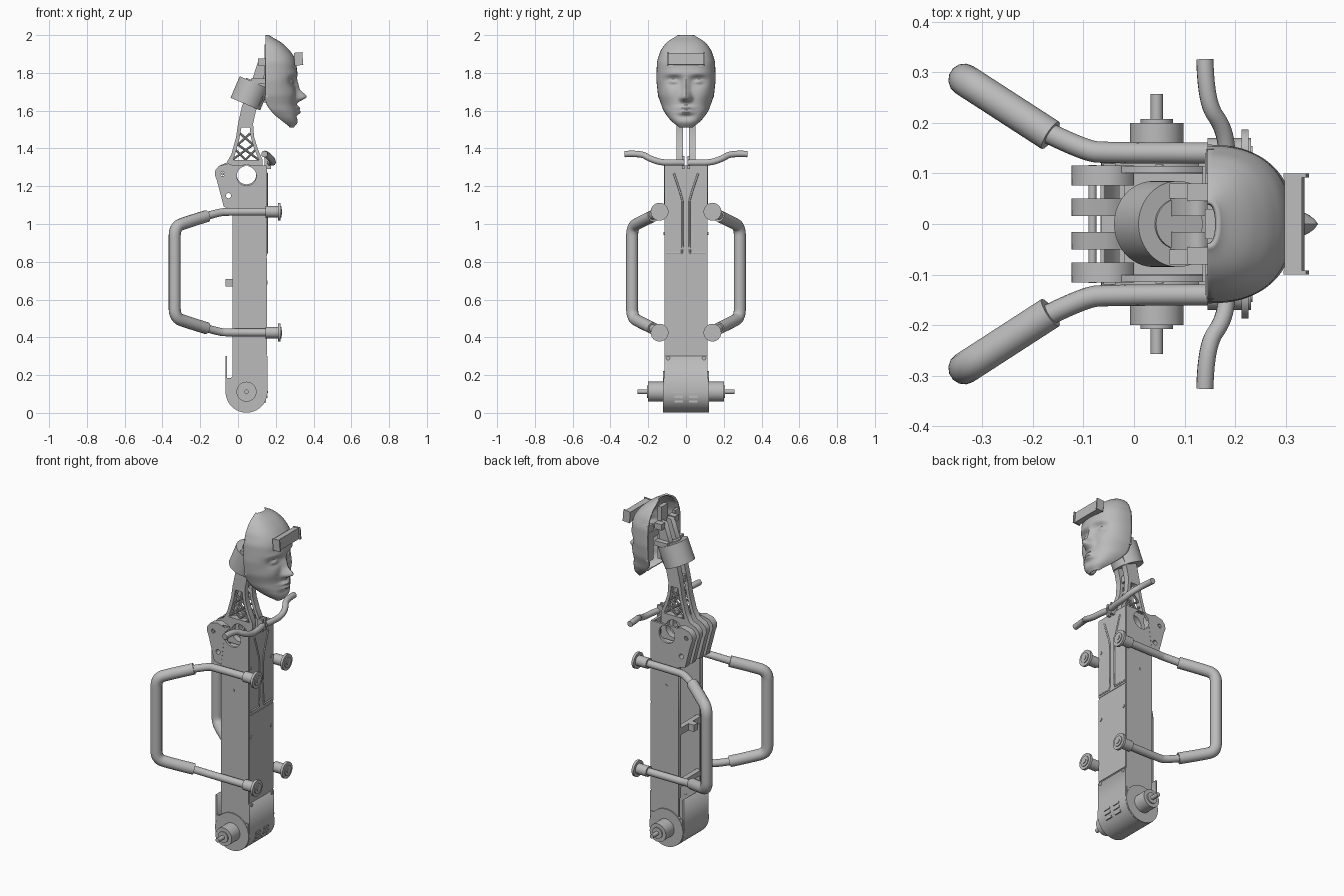
import bpy, bmesh, math
from mathutils import Vector

old = bpy.data.objects.get("Cube")
if old:
    bpy.data.objects.remove(old, do_unlink=True)

grey = bpy.data.materials.new("plain grey")
grey.use_nodes = True
grey.diffuse_color = (0.5, 0.5, 0.5, 1)
grey.node_tree.nodes["Principled BSDF"].inputs["Base Color"].default_value = (0.5, 0.5, 0.5, 1)


def link(name, data, smooth=False):
    ob = bpy.data.objects.new(name, data)
    bpy.context.collection.objects.link(ob)
    bpy.ops.object.select_all(action='DESELECT')
    ob.select_set(True)
    bpy.context.view_layer.objects.active = ob
    data.materials.append(grey)
    if ob.type == 'CURVE':
        bpy.ops.object.convert(target='MESH')
        ob = bpy.context.object
    if smooth:
        bpy.ops.object.shade_smooth_by_angle(angle=math.radians(35))
    return ob


def box(name, xs, ys, zs, tilt=0):
    bm = bmesh.new()
    bmesh.ops.create_cube(bm, size=1)
    bmesh.ops.scale(bm, vec=[b - a for a, b in (xs, ys, zs)], verts=bm.verts)
    me = bpy.data.meshes.new(name)
    bm.to_mesh(me)
    bm.free()
    ob = link(name, me)
    ob.location = [(a + b) / 2 for a, b in (xs, ys, zs)]
    ob.rotation_euler.y = tilt
    return ob


def rod(name, p, q, r, sides=32):
    p, q = Vector(p), Vector(q)
    bm = bmesh.new()
    bmesh.ops.create_cone(bm, cap_ends=True, segments=sides, radius1=r, radius2=r, depth=(q - p).length)
    me = bpy.data.meshes.new(name)
    bm.to_mesh(me)
    bm.free()
    ob = link(name, me, True)
    ob.location = (p + q) / 2
    ob.rotation_mode = 'QUATERNION'
    ob.rotation_quaternion = (q - p).to_track_quat('Z', 'Y')
    return ob


def circle(x, z, r, n=32):
    return [(x + r * math.cos(math.tau * i / n), z + r * math.sin(math.tau * i / n)) for i in range(n)]


def plate(name, y, thick, *loops):
    """Flat plate in the xz plane: first loop is the outline, the rest are holes."""
    cu = bpy.data.curves.new(name, 'CURVE')
    cu.dimensions, cu.fill_mode, cu.extrude = '2D', 'BOTH', thick / 2
    for pts in loops:
        sp = cu.splines.new('POLY')
        sp.points.add(len(pts) - 1)
        for v, (x, z) in zip(sp.points, pts):
            v.co = (x, z, 0, 1)
        sp.use_cyclic_u = True
    ob = link(name, cu)
    ob.rotation_euler.x = math.pi / 2
    ob.location.y = y
    return ob


def tube(name, pts, r):
    cu = bpy.data.curves.new(name, 'CURVE')
    cu.dimensions, cu.bevel_depth, cu.bevel_resolution, cu.use_fill_caps = '3D', r, 5, True
    sp = cu.splines.new('NURBS')
    sp.points.add(len(pts) - 1)
    for v, p in zip(sp.points, pts):
        v.co = (*p, 1)
    sp.order_u, sp.use_endpoint_u, sp.resolution_u = 3, True, 8
    return link(name, cu, True)


# Torso channel, open at the back
HUB = (0.045, 0.112)
box("front_panel", (0.135, 0.15), (-0.115, 0.115), (0.15, 1.31))
box("chest_cover", (0.15, 0.153), (-0.113, 0.113), (0.83, 1.305))
box("belly_cover", (0.15, 0.153), (-0.113, 0.113), (0.31, 0.82))
box("inner_shelf", (-0.02, 0.14), (-0.1, 0.1), (1.17, 1.18))
box("back_crossbar", (-0.03, 0.0), (-0.1, 0.1), (0.67, 0.71))
box("back_stub", (-0.065, -0.03), (-0.02, 0.02), (0.67, 0.71))
box("lower_crossbar", (-0.03, 0.0), (-0.1, 0.1), (0.36, 0.39))
side = [(-0.03, 0.12), (0.145, 0.12), (0.145, 1.31), (-0.03, 1.31)]
for s in (-1, 1):
    plate("side_panel", s * 0.108, 0.014, side, circle(0.045, 1.255, 0.052))
    box("back_flange", (-0.03, -0.024), sorted((s * 0.09, s * 0.112)), (0.3, 1.1))
    for z in (0.29, 0.69, 1.1):
        rod("panel_bolt", (0.15, s * 0.095, z), (0.157, s * 0.095, z), 0.01, 16)
    for z in (0.43, 0.95, 1.07):
        rod("side_bolt", (0.05, s * 0.113, z), (0.05, s * 0.118, z), 0.008, 16)
    # Raised chest ribs
    tube("chest_rib", [(0.153, s * y, z) for y, z in
         ((0.065, 1.27), (0.02, 1.14), (0.018, 1.1), (0.018, 0.845), (0.03, 0.845), (0.105, 0.845))], 0.005)

# Rounded foot cover
def u_shape(r):
    arc = [math.pi + math.pi * i / 24 for i in range(25)]
    return [(HUB[0] + r * math.cos(a), HUB[1] + r * math.sin(a)) for a in arc]
outer, inner = u_shape(0.111), u_shape(0.102)
plate("foot_cover", 0, 0.23, [(outer[0][0], 0.3)] + outer + [(outer[-1][0], 0.3), (inner[-1][0], 0.3)]
      + inner[::-1] + [(inner[0][0], 0.3)])
for s in (-1, 1):
    rod("foot_end", (HUB[0], s * 0.1, HUB[1]), (HUB[0], s * 0.122, HUB[1]), 0.11, 48)
    box("foot_cheek", (-0.06, 0.15), sorted((s * 0.108, s * 0.12)), (0.11, 0.185))
    for y0, y1, r in ((0.12, 0.2, 0.053), (0.2, 0.207, 0.032), (0.2, 0.257, 0.012)):
        rod("hub_motor", (HUB[0], s * y0, HUB[1]), (HUB[0], s * y1, HUB[1]), r)
    for z in (0.06, 0.085, 0.11):
        x = HUB[0] + math.sqrt(0.111 ** 2 - (z - HUB[1]) ** 2)
        box("foot_vent", (x - 0.004, x + 0.004), sorted((s * 0.015, s * 0.06)), (z - 0.006, z + 0.006))

# Shoulder lugs and neck trusses
lug_hole = circle(-0.082, 1.265, 0.012, 16)
low_hole = circle(-0.05, 1.15, 0.014, 16)
lug = [(0.0, 1.3), (-0.05, 1.32), (-0.1, 1.308), (-0.12, 1.285), (-0.123, 1.26), (-0.113, 1.235),
       (-0.075, 1.09), (-0.03, 1.08)]
neck = lug[2:] + [(-0.03, 1.19), (0.13, 1.19), (0.13, 1.34), (0.108, 1.39), (0.085, 1.46), (0.08, 1.53),
                  (0.095, 1.6), (0.13, 1.66), (0.145, 1.87), (0.11, 1.87), (0.07, 1.75), (0.02, 1.62),
                  (0.0, 1.53), (-0.01, 1.46), (-0.035, 1.37), (-0.06, 1.325)]
window = [(-0.025, 1.34), (0.11, 1.34), (0.085, 1.4), (0.068, 1.46), (0.062, 1.51),
          (0.018, 1.51), (0.007, 1.45), (-0.012, 1.38)]
struts = [((-0.03, 1.34), (0.08, 1.42)), ((0.11, 1.34), (0.0, 1.42)), ((0.0, 1.42), (0.065, 1.48)),
          ((0.08, 1.42), (0.01, 1.48)), ((0.04, 1.34), (-0.01, 1.39)), ((0.04, 1.34), (0.09, 1.39))]
for s in (-1, 1):
    plate("shoulder_lug", s * 0.096, 0.04, lug, lug_hole, low_hole)
    plate("neck_frame", s * 0.033, 0.035, neck, lug_hole, low_hole, circle(0.045, 1.262, 0.052), window)
    for (x0, z0), (x1, z1) in struts:
        rod("neck_strut", (x0, s * 0.033, z0), (x1, s * 0.033, z1), 0.006, 8)
rod("shoulder_pin", (-0.082, -0.117, 1.265), (-0.082, 0.117, 1.265), 0.008, 16)
box("neck_bridge", (0.01, 0.075), (-0.02, 0.02), (1.53, 1.57))

# Tilted neck motor and head mount
axis, centre = Vector((0.39, 0, 0.92)) * 0.062, Vector((0.063, 0, 1.692))
rod("neck_motor", centre - axis, centre + axis, 0.085, 48)
rod("neck_motor_cap", centre + axis, centre + axis * 1.1, 0.05)
for s in (-1, 1):
    box("motor_bracket", (0.07, 0.15), sorted((s * 0.05, s * 0.08)), (1.74, 1.77))
    box("head_bracket", (0.105, 0.15), sorted((s * 0.045, s * 0.08)), (1.84, 1.875))
    box("mask_rim_plate", (0.142, 0.158), sorted((s * 0.1, s * 0.148)), (1.67, 1.88))
box("head_crossbar", (0.14, 0.165), (-0.14, 0.14), (1.8, 1.84))
box("head_spine", (0.14, 0.165), (-0.03, 0.03), (1.64, 1.95))

# Collar bars
for s in (-1, 1):
    tube("collar_bar", [(0.17, s * 0.012, 1.325), (0.18, s * 0.06, 1.325), (0.185, s * 0.13, 1.325),
                        (0.178, s * 0.19, 1.345), (0.142, s * 0.24, 1.375), (0.14, s * 0.325, 1.37)], 0.017)
    box("collar_mount", (0.14, 0.175), sorted((s * 0.008, s * 0.022)), (1.29, 1.36))

# Side handles with grips and end knobs
for s in (-1, 1):
    def flip(pts):
        return [(x, y, 1.49 - z) for x, y, z in pts]
    arm = [(0.2, s * 0.14, 1.065), (-0.05, s * 0.14, 1.065), (-0.1, s * 0.145, 1.062), (-0.19, s * 0.19, 1.035)]
    bend = [(-0.165, s * 0.175, 1.042), (-0.27, s * 0.243, 1.01), (-0.335, s * 0.285, 0.985),
            (-0.335, s * 0.285, 0.89)]
    tube("handle_arm", arm, 0.021)
    tube("handle_arm", flip(arm), 0.021)
    tube("handle_grip", bend + flip(bend)[::-1], 0.032)
    for z in (1.065, 0.425):
        for x0, x1, r in ((0.145, 0.212, 0.03), (0.212, 0.226, 0.047), (0.226, 0.231, 0.03), (0.231, 0.234, 0.014)):
            rod("handle_knob", (x0, s * 0.14, z), (x1, s * 0.14, z), r)

# Face mask shell
def blend(table, z):
    total = 0
    for d in (-0.012, -0.006, 0, 0.006, 0.012):
        zz = min(max(z + d, table[0][0]), table[-1][0])
        for (a, va), (b, vb) in zip(table, table[1:]):
            if a <= zz <= b:
                total += va + (vb - va) * (zz - a) / (b - a)
                break
    return total / 5

width = [(1.51, 0.03), (1.53, 0.062), (1.56, 0.092), (1.6, 0.12), (1.68, 0.148), (1.76, 0.157),
         (1.86, 0.154), (1.92, 0.134), (1.96, 0.105), (1.985, 0.07), (2.0, 0.035)]
front = [(1.51, 0.29), (1.53, 0.315), (1.56, 0.318), (1.62, 0.307), (1.72, 0.303), (1.8, 0.312),
         (1.85, 0.31), (1.89, 0.296), (1.93, 0.265), (1.965, 0.225), (2.0, 0.16)]
rear = [(1.51, 0.28), (1.54, 0.24), (1.58, 0.19), (1.63, 0.15), (1.66, 0.145), (2.0, 0.145)]
# Features as soft bumps: side offset, height, spread across, spread up, depth
bumps = [(0, 1.675, 0.016, 0.018, 0.047), (0, 1.72, 0.012, 0.035, 0.02), (0, 1.615, 0.028, 0.008, 0.02),
         (0, 1.592, 0.026, 0.009, 0.02), (0, 1.568, 0.03, 0.01, -0.007)]
for s in (-1, 1):
    bumps += [(s * 0.02, 1.665, 0.01, 0.011, 0.016), (s * 0.065, 1.757, 0.028, 0.018, -0.026),
              (s * 0.065, 1.795, 0.035, 0.011, 0.006), (s * 0.09, 1.69, 0.03, 0.03, 0.007),
              (s * 0.067, 1.753, 0.017, 0.009, 0.02)]
ROWS, COLS = 90, 72
bm = bmesh.new()
grid = []
for i in range(ROWS + 1):
    z = 1.511 + 0.489 * i / ROWS
    w, xf, xb = blend(width, z), blend(front, z), blend(rear, z)
    row = []
    for j in range(COLS + 1):
        a = math.pi * (j / COLS - 0.5)
        y = w * math.copysign(abs(math.sin(a)) ** 0.85, a)
        c = max(math.cos(a), 0)
        x = xb + (xf - xb) * c ** 0.8
        for by, bz, sy, sz, amp in bumps:
            x += amp * min(1, c * 2) * math.exp(-((y - by) / sy) ** 2 / 2 - ((z - bz) / sz) ** 2 / 2)
        row.append(bm.verts.new((x, y, z)))
    grid.append(row)
for r0, r1 in zip(grid, grid[1:]):
    for j in range(COLS):
        bm.faces.new((r0[j], r0[j + 1], r1[j + 1], r1[j]))
me = bpy.data.meshes.new("face_mask")
bm.to_mesh(me)
bm.free()
mask = link("face_mask", me, True)
shell = mask.modifiers.new("shell", 'SOLIDIFY')
shell.thickness, shell.offset = 0.01, -1

# Forehead sensor bar
box("forehead_bar", (0.3, 0.334), (-0.098, 0.098), (1.842, 1.905), -0.08)
for s in (-1, 1):
    box("forehead_bar_end", (0.298, 0.343), sorted((s * 0.092, s * 0.1)), (1.84, 1.908), -0.08)
